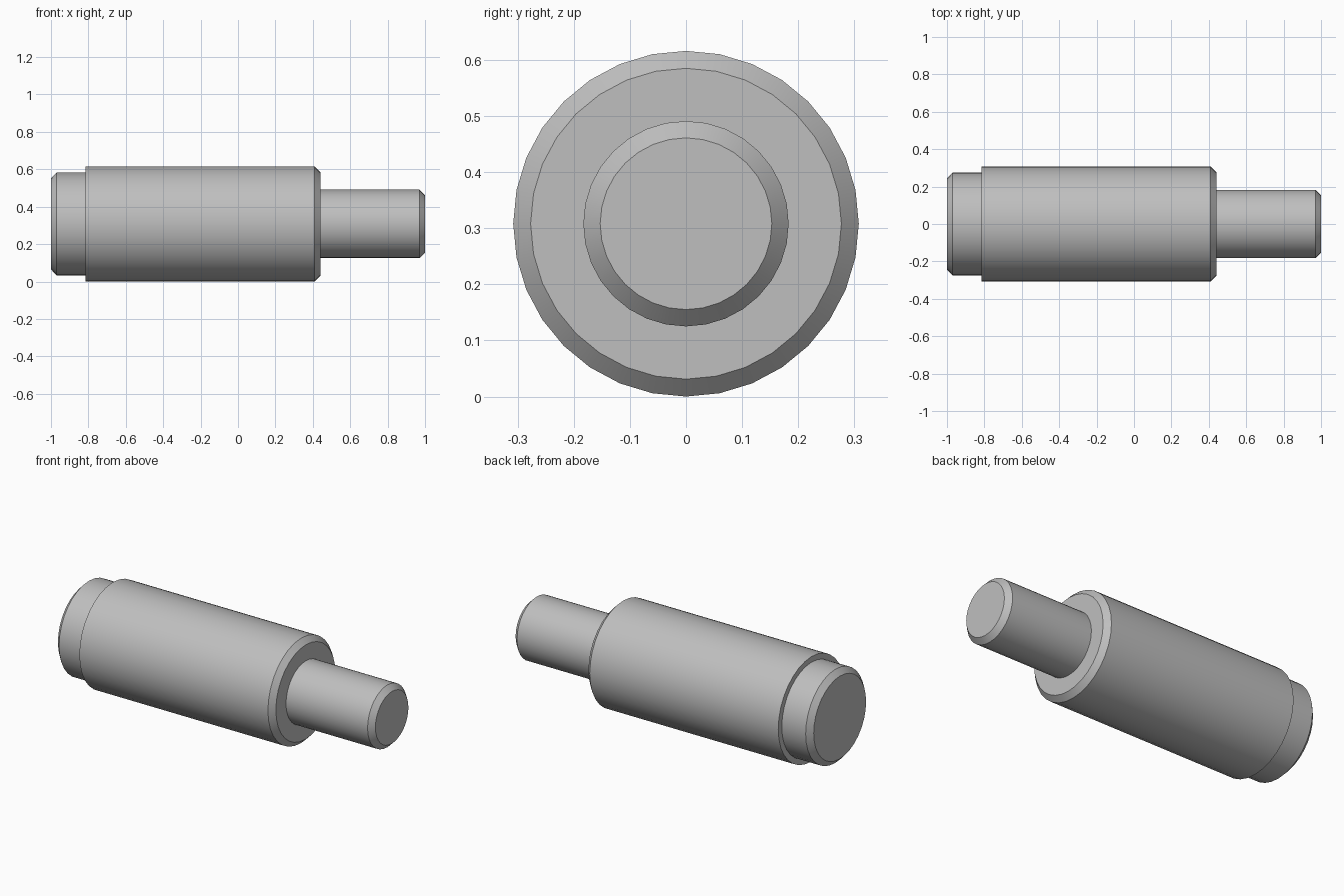
import bpy, math

cube = bpy.data.objects.get("Cube")
if cube:
    bpy.data.objects.remove(cube)

AXIS_Z = 0.308

steel = bpy.data.materials.new("plain_grey")
steel.use_nodes = True
grey = (0.52, 0.52, 0.52, 1)
steel.diffuse_color = grey
steel.node_tree.nodes["Principled BSDF"].inputs["Base Color"].default_value = grey


def turned_part(name, profile, sides, cap_first=False, cap_last=False):
    """Revolve (x, radius) points around the long axis."""
    verts, faces = [], []
    for x, r in profile:
        for i in range(sides):
            a = math.tau * i / sides
            verts.append((x, r * math.sin(a), r * math.cos(a)))
    for k in range(len(profile) - 1):
        for i in range(sides):
            j = (i + 1) % sides
            a, b = k * sides, (k + 1) * sides
            faces.append((a + i, b + i, b + j, a + j))
    if cap_first:
        faces.append(tuple(range(sides)))
    if cap_last:
        start = (len(profile) - 1) * sides
        faces.append(tuple(reversed(range(start, start + sides))))
    mesh = bpy.data.meshes.new(name)
    mesh.from_pydata(verts, [], faces)
    mesh.materials.append(steel)
    obj = bpy.data.objects.new(name, mesh)
    obj.location.z = AXIS_Z
    bpy.context.collection.objects.link(obj)
    bpy.ops.object.select_all(action="DESELECT")
    obj.select_set(True)
    bpy.context.view_layer.objects.active = obj
    # Consistent outward normals, then sharp chamfer edges
    bpy.ops.object.shade_smooth_by_angle(angle=math.radians(30))
    return obj


# Chamfered collar at the wide end
turned_part("end_collar", [(-1, 0.243), (-0.97, 0.275), (-0.815, 0.275)], 32, cap_first=True)

# Main barrel with a shoulder at each end
turned_part("main_barrel", [(-0.815, 0.275), (-0.815, 0.308), (0.41, 0.308),
                            (0.44, 0.277), (0.44, 0.183)], 32)

# Narrow chamfered shaft
turned_part("narrow_shaft", [(0.44, 0.183), (0.97, 0.183), (1, 0.153)], 32, cap_last=True)
